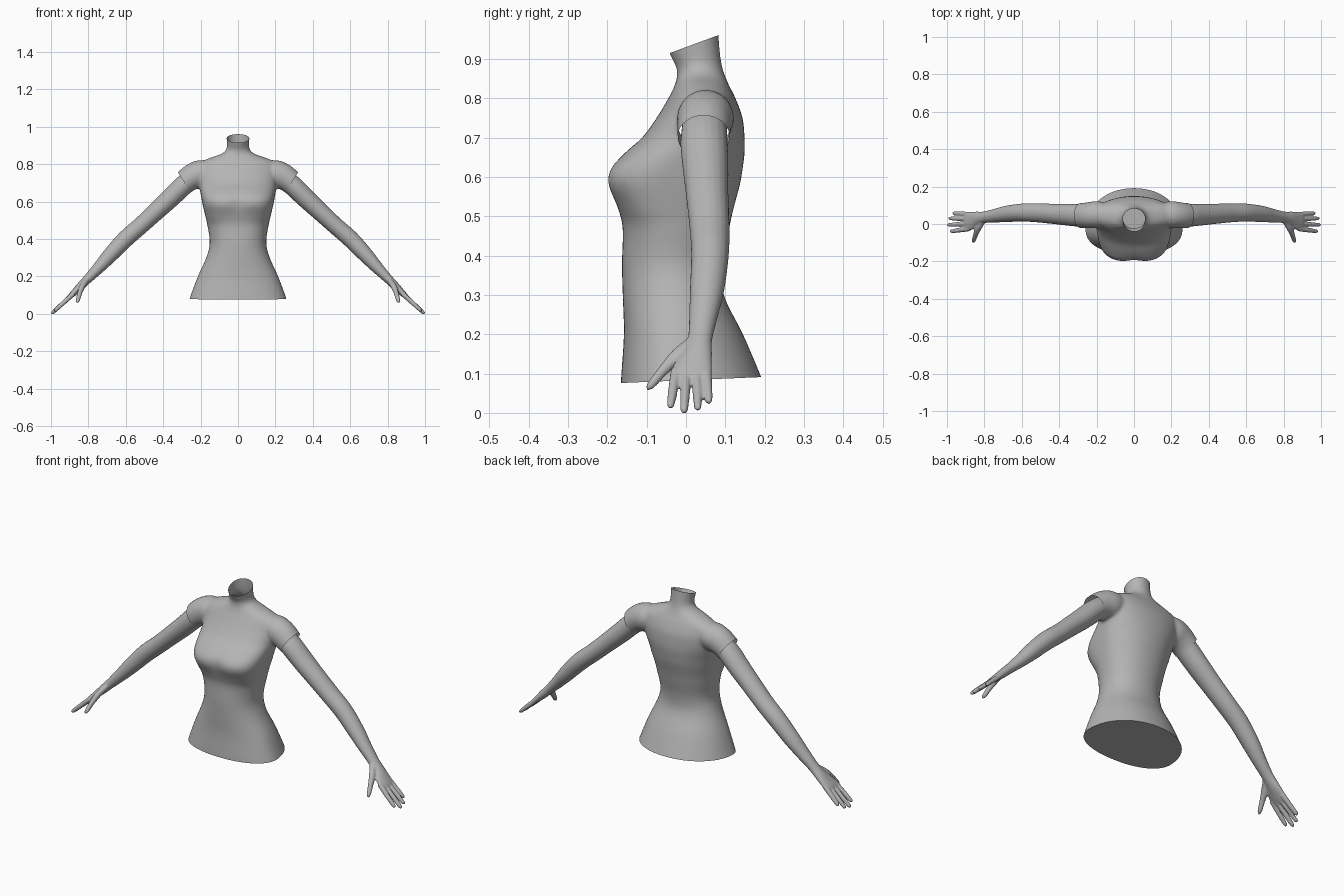
import bpy, bmesh, math
from mathutils import Vector

cube = bpy.data.objects.get("Cube")
if cube:
    bpy.data.objects.remove(cube, do_unlink=True)

grey = bpy.data.materials.new("plain_grey")
grey.use_nodes = True
tone = (0.46, 0.46, 0.46, 1)
grey.diffuse_color = tone
grey.node_tree.nodes["Principled BSDF"].inputs["Base Color"].default_value = tone


def refine(rows, steps=4):
    """Catmull-Rom interpolation of rows of numbers."""
    out = []
    for i in range(len(rows) - 1):
        a, b, c, d = (rows[max(0, min(len(rows) - 1, i + k))] for k in (-1, 0, 1, 2))
        for s in range(steps):
            t = s / steps
            out.append([q + t / 2 * (r - p + t * (2 * p - 5 * q + 4 * r - w
                        + t * (3 * (q - r) + w - p)))
                        for p, q, r, w in zip(a, b, c, d)])
    return out + [list(rows[-1])]


def loft(bm, rings):
    """Closed skin through rings of points."""
    loops = [[bm.verts.new(p) for p in ring] for ring in rings]
    n = len(loops[0])
    for a, b in zip(loops, loops[1:]):
        for i in range(n):
            bm.faces.new((a[i], a[(i + 1) % n], b[(i + 1) % n], b[i]))
    bm.faces.new(loops[0])
    bm.faces.new(loops[-1])


def limb(bm, rows, side=1, count=20):
    """Oval tube; rows are x, y, z, half thickness, half breadth."""
    rows = refine(rows)
    pts = [Vector(r[:3]) for r in rows]
    rings = []
    for i, r in enumerate(rows):
        t = (pts[min(i + 1, len(pts) - 1)] - pts[max(i - 1, 0)]).normalized()
        u = Vector((0, 1, 0))
        u = (u - t * t.dot(u)).normalized()
        v = t.cross(u)
        ring = []
        for k in range(count):
            a = math.tau * k / count
            p = pts[i] + u * r[4] * math.cos(a) + v * r[3] * math.sin(a)
            ring.append((p.x * side, p.y, p.z))
        rings.append(ring)
    loft(bm, rings)


def fuse(name, bm, voxel, smooth, mirror=False):
    """Merge overlapping closed pieces into one smooth skin."""
    bmesh.ops.recalc_face_normals(bm, faces=bm.faces)
    me = bpy.data.meshes.new(name)
    bm.to_mesh(me)
    bm.free()
    ob = bpy.data.objects.new(name, me)
    bpy.context.collection.objects.link(ob)
    m = ob.modifiers.new("fuse", "REMESH")
    m.mode = "VOXEL"
    m.voxel_size = voxel
    m = ob.modifiers.new("soften", "SMOOTH")
    m.factor = 0.5
    m.iterations = smooth
    if mirror:
        m = ob.modifiers.new("pair", "MIRROR")
        m.use_mirror_merge = False
    dg = bpy.context.evaluated_depsgraph_get()
    ob.data = bpy.data.meshes.new_from_object(ob.evaluated_get(dg))
    ob.data.name = name
    ob.modifiers.clear()
    return ob


def finish(ob):
    ob.data.materials.clear()
    ob.data.materials.append(grey)
    bpy.ops.object.select_all(action="DESELECT")
    ob.select_set(True)
    bpy.context.view_layer.objects.active = ob
    bpy.ops.object.shade_smooth_by_angle(angle=math.radians(45))


# Torso: height, half width, front, back, widest y, front squareness
sections = [
    (0.02, .28, -.168, .22, -.03, 2.2),
    (0.09, .256, -.165, .192, -.03, 2.2),
    (0.20, .215, -.158, .145, -.03, 2.2),
    (0.30, .17, -.161, .096, -.03, 2.2),
    (0.38, .151, -.163, .092, -.03, 2.2),
    (0.47, .163, -.161, .11, -.02, 2.4),
    (0.52, .174, -.174, .121, -.02, 2.8),
    (0.58, .188, -.200, .137, -.01, 3.1),
    (0.62, .196, -.194, .144, 0, 3),
    (0.66, .203, -.158, .149, .02, 2.7),
    (0.70, .208, -.112, .149, .04, 2.5),
    (0.75, .215, -.075, .144, .05, 2.2),
    (0.80, .215, -.045, .126, .05, 2),
    (0.83, .16, -.03, .111, .045, 2),
    (0.855, .09, -.023, .1, .04, 2),
    (0.88, .063, -.025, .092, .035, 2),
    (0.92, .06, -.044, .086, .025, 2),
    (1.0, .066, -.07, .08, .01, 2),
]
bm = bmesh.new()
rings = []
for z, w, front, back, mid, n in refine(sections):
    ring = []
    for k in range(64):
        a = math.tau * k / 64
        c, s = math.cos(a), math.sin(a)
        e = 2 / n if s < 0 else 0.95
        x = w * math.copysign(abs(c) ** e, c)
        y = mid + abs(s) ** e * ((front if s < 0 else back) - mid)
        if s < 0:  # soft hollow between the breasts
            y += .01 * math.exp(-(x / .04) ** 2 - ((z - .59) / .05) ** 2)
        ring.append((x, y, z))
    rings.append(ring)
loft(bm, rings)

# Sleeves, fused with the torso
for side in (1, -1):
    limb(bm, [(.12, .05, .765, .05, .055), (.19, .05, .752, .072, .072),
              (.24, .047, .735, .071, .07), (.287, .045, .702, .064, .067),
              (.36, .047, .635, .062, .064)], side)
torso = fuse("torso", bm, 0.008, 6)

# Trim the hem, the neck opening and the sleeve openings
bm = bmesh.new()
bm.from_mesh(torso.data)


def trim(co, no, keep=lambda f: True):
    faces = [f for f in bm.faces if keep(f.calc_center_median())]
    geom = {g for f in faces for g in (*f.verts, *f.edges, f)}
    cut = bmesh.ops.bisect_plane(bm, geom=list(geom), dist=1e-5, plane_co=co,
                                 plane_no=no, clear_outer=True)
    return [e for e in cut["geom_cut"] if isinstance(e, bmesh.types.BMEdge)]


hem = trim((0, -.165, .076), (0, .015, -.355))
bmesh.ops.edgeloop_fill(bm, edges=hem)
trim((0, -.042, .915), (0, -.045, .122), lambda c: c.z > .8 and abs(c.x) < .1)
for side in (1, -1):
    trim((.287 * side, 0, .702), (.85 * side, 0, -.53),
         lambda c: c.z > .54 and c.x * side > .215)
bm.to_mesh(torso.data)
bm.free()
finish(torso)

# Arm and palm
bm = bmesh.new()
limb(bm, [(.21, .048, .752, .05, .055), (.29, .046, .688, .054, .06),
          (.36, .05, .62, .052, .058), (.43, .054, .555, .049, .054),
          (.52, .06, .472, .046, .051), (.60, .061, .402, .046, .048),
          (.68, .054, .318, .041, .044), (.74, .045, .252, .033, .037),
          (.80, .036, .19, .025, .031), (.84, .03, .15, .022, .037),
          (.87, .019, .12, .018, .049), (.895, .014, .096, .014, .052),
          (.905, .014, .086, .009, .046)])

# Fingers: base y, then tip position
for base, x, y, z in ((-.026, .982, -.04, .014), (.001, .997, -.005, .001),
                      (.027, .99, .03, .008), (.052, .968, .058, .026)):
    start, tip = Vector((.88, base, .108)), Vector((x, y, z))
    limb(bm, [(*start.lerp(tip, t), r, r) for t, r in
              ((0, .013), (.5, .0125), (.88, .0105), (.97, .008), (1.01, .003))], count=12)

# Thumb
limb(bm, [(.81, .015, .178, .014, .018), (.833, -.022, .145, .016, .019),
          (.847, -.058, .108, .013, .014), (.857, -.088, .072, .011, .011),
          (.861, -.1, .06, .004, .004)], count=12)
finish(fuse("arms", bm, 0.0045, 4, mirror=True))
